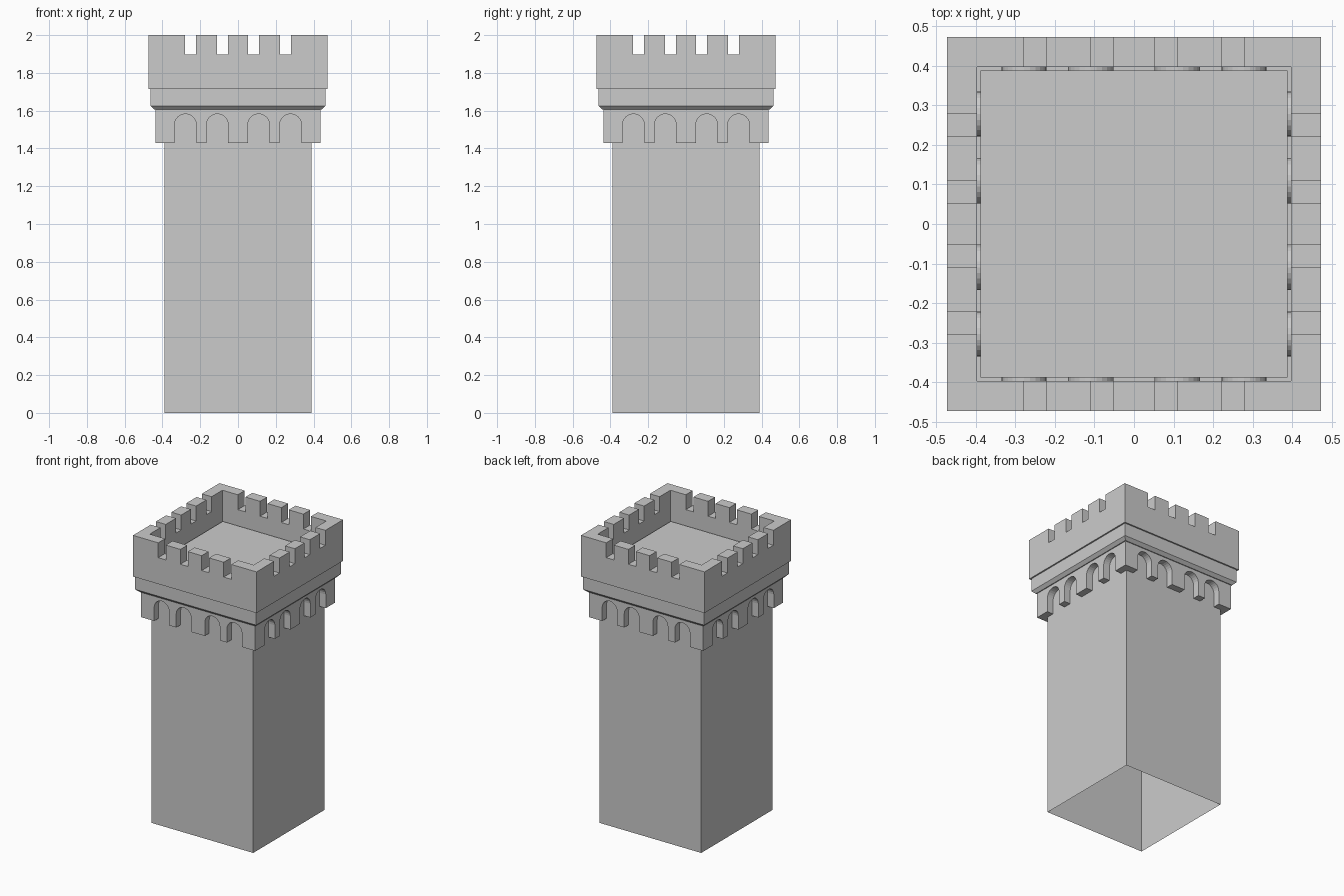
import bpy, bmesh, math
from mathutils import Matrix

if "Cube" in bpy.data.objects:
    bpy.data.objects.remove(bpy.data.objects["Cube"], do_unlink=True)

stone = bpy.data.materials.new("grey stone")
stone.use_nodes = True
GREY = (0.6, 0.6, 0.6, 1)
stone.diffuse_color = GREY
stone.node_tree.nodes["Principled BSDF"].inputs["Base Color"].default_value = GREY

SHAFT, WALL = 0.389, 0.398           # half widths of shaft and parapet inside
CORBEL, PARAPET = 0.437, 0.473       # half widths of the outer faces
ROOF, CORBEL_TOP, PARAPET_BASE = 1.79, 1.605, 1.715
OPENINGS = [(-0.336, -0.221), (-0.167, -0.052), (0.052, 0.167), (0.221, 0.336)]
GAPS = [(-0.28, -0.222), (-0.11, -0.053), (0.053, 0.11), (0.222, 0.28)]


def four_sides(name, side_faces, extra=()):
    """Repeat the faces of the front side around the tower."""
    bm = bmesh.new()
    for k in range(4):
        turn = Matrix.Rotation(k * math.pi / 2, 3, 'Z')
        for face in side_faces:
            bm.faces.new([bm.verts.new(turn @ Matrix.Identity(3) @ p_vec(p)) for p in face])
    for face in extra:
        bm.faces.new([bm.verts.new(p) for p in face])
    bmesh.ops.remove_doubles(bm, verts=bm.verts, dist=0.0001)
    mesh = bpy.data.meshes.new(name)
    bm.to_mesh(mesh)
    bm.free()
    mesh.materials.append(stone)
    obj = bpy.data.objects.new(name, mesh)
    bpy.context.collection.objects.link(obj)
    return obj


def p_vec(p):
    return Matrix.Translation(p).to_translation()


def strip(rings):
    """Front faces of stacked square rings given as (half width, height)."""
    return [[(-a, -a, z), (a, -a, z), (b, -b, w), (-b, -b, w)]
            for (a, z), (b, w) in zip(rings, rings[1:])]


def cut_wall(edge, outer, inner, base, lined):
    """Front wall with a shaped edge, its thickness and an optional inner face."""
    def inside(p):
        return (max(-inner, min(inner, p[0])), -inner, p[1])
    outline = edge + [(edge[-1][0], base), (edge[0][0], base)]
    faces = [[(x, -outer, z) for x, z in outline]]
    for a, b in zip(edge, edge[1:]):
        faces.append([(a[0], -outer, a[1]), inside(a), inside(b), (b[0], -outer, b[1])])
    if lined:
        faces.append([inside(p) for p in reversed(outline)])
    return faces


# Shaft: open underneath, closed by the roof
roof = [(-SHAFT, -SHAFT, ROOF), (SHAFT, -SHAFT, ROOF),
        (SHAFT, SHAFT, ROOF), (-SHAFT, SHAFT, ROOF)]
four_sides("tower_shaft", strip([(SHAFT, 0), (SHAFT, ROOF)]), [roof])

# Corbel band with round arches along its lower edge
FOOT, SPRING = 1.43, 1.525
edge = [(-CORBEL, FOOT)]
for left, right in OPENINGS:
    mid, r = (left + right) / 2, (right - left) / 2
    edge.append((left, FOOT))
    for i in range(13):
        t = math.pi * (1 - i / 12)
        edge.append((mid + r * math.cos(t), SPRING + r * math.sin(t)))
    edge.append((right, FOOT))
edge.append((CORBEL, FOOT))
four_sides("arched_corbel", cut_wall(edge, CORBEL, SHAFT, CORBEL_TOP, False))

# Moulding between corbel and parapet
four_sides("moulding", strip([(CORBEL, CORBEL_TOP), (0.443, CORBEL_TOP), (0.463, 1.625),
                              (0.463, PARAPET_BASE), (PARAPET, PARAPET_BASE)]))

# Parapet with battlements, traced from right to left
TOP, SILL = 2.0, 1.897
edge = [(PARAPET, TOP)]
for left, right in reversed(GAPS):
    edge += [(right, TOP), (right, SILL), (left, SILL), (left, TOP)]
edge.append((-PARAPET, TOP))
four_sides("battlements", cut_wall(edge, PARAPET, WALL, PARAPET_BASE, True))
